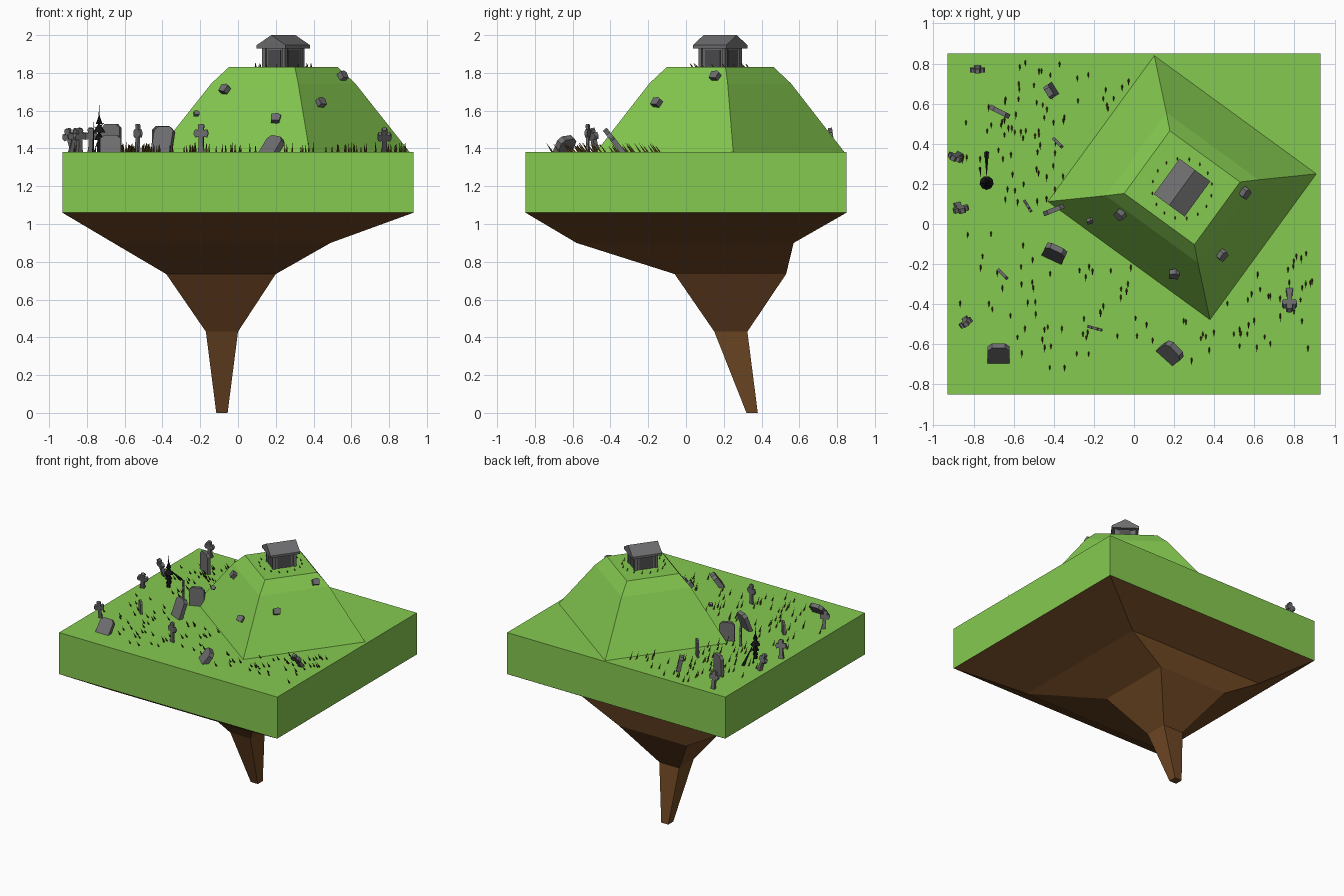
import bpy, bmesh, math, random
from mathutils import Matrix, Vector

if "Cube" in bpy.data.objects:
    bpy.data.objects.remove(bpy.data.objects["Cube"])

random.seed(4)
R = math.radians


def material(name, r, g, b):
    m = bpy.data.materials.new(name)
    m.diffuse_color = (r, g, b, 1)
    m.use_nodes = True
    m.node_tree.nodes["Principled BSDF"].inputs["Base Color"].default_value = m.diffuse_color
    return m


GRASS = material("meadow green", 0.235, 0.59, 0.08)
EARTH = material("earth brown", 0.16, 0.064, 0.018)
STONE = material("stone grey", 0.155, 0.155, 0.16)
DARK = material("dark stone", 0.075, 0.075, 0.08)
BLADE = material("dry grass", 0.10, 0.058, 0.008)
BLACK = material("charred black", 0.008, 0.008, 0.009)


def finish(name, bm, mat, matrix=Matrix()):
    bmesh.ops.recalc_face_normals(bm, faces=bm.faces)
    me = bpy.data.meshes.new(name)
    bm.to_mesh(me)
    bm.free()
    me.materials.append(mat)
    ob = bpy.data.objects.new(name, me)
    ob.matrix_world = matrix
    bpy.context.collection.objects.link(ob)
    return ob


def place(x, y, z, yaw=0, lean=0, roll=0):
    """Yaw about z, lean towards local -y, roll sideways."""
    return (Matrix.Translation((x, y, z)) @ Matrix.Rotation(R(yaw), 4, 'Z')
            @ Matrix.Rotation(R(lean), 4, 'X') @ Matrix.Rotation(R(roll), 4, 'Y'))


def loft(name, rings, mat, matrix=Matrix()):
    """Rectangular rings (x0, x1, y0, y1, z) joined into a closed body."""
    bm = bmesh.new()
    loops = [[bm.verts.new(p) for p in ((a, c, z), (b, c, z), (b, d, z), (a, d, z))]
             for a, b, c, d, z in rings]
    for lo, hi in zip(loops, loops[1:]):
        for i in range(4):
            j = (i + 1) % 4
            bm.faces.new((lo[i], lo[j], hi[j], hi[i]))
    bm.faces.new(loops[0])
    bm.faces.new(loops[-1])
    return finish(name, bm, mat, matrix)


def box(name, x, y, z0, z1, hx, hy, mat, matrix):
    return loft(name, [(x - hx, x + hx, y - hy, y + hy, z) for z in (z0, z1)], mat, matrix)


def prism(name, profile, depth, mat, matrix):
    """Profile in local x/z, extruded along local y."""
    bm = bmesh.new()
    f = bm.faces.new([bm.verts.new((x, -depth / 2, z)) for x, z in profile])
    ext = bmesh.ops.extrude_face_region(bm, geom=[f])["geom"]
    bmesh.ops.translate(bm, vec=(0, depth, 0),
                        verts=[v for v in ext if isinstance(v, bmesh.types.BMVert)])
    return finish(name, bm, mat, matrix)


def cone(bm, base, tip, radius, sides):
    base, tip = Vector(base), Vector(tip)
    d = tip - base
    m = (Matrix.Translation((base + tip) / 2)
         @ d.to_track_quat('Z', 'Y').to_matrix().to_4x4())
    bmesh.ops.create_cone(bm, cap_ends=True, segments=sides, radius1=radius,
                          radius2=0, depth=d.length, matrix=m)


# Floating island: earth root and grass slab
TOP = 1.38
loft("earth_root", [(-0.115, -0.055, 0.32, 0.38, 0), (-0.17, 0.0, 0.15, 0.325, 0.43),
                    (-0.38, 0.20, -0.06, 0.53, 0.735), (-0.66, 0.49, -0.58, 0.57, 0.90),
                    (-0.93, 0.93, -0.85, 0.85, 1.06)], EARTH)
loft("grass_slab", [(-0.93, 0.93, -0.85, 0.85, z) for z in (1.06, TOP)], GRASS)

# Stepped hill, turned on the slab
HILL = place(0.24, 0.181, 0, -36.1)
loft("hill", [(-a, a, -b, b, z) for a, b, z in
              ((0.5, 0.45, TOP - 0.005), (0.5, 0.45, TOP), (0.284, 0.256, 1.745),
               (0.2165, 0.193, 1.83))], GRASS, HILL)

# Crypt on the hilltop
box("crypt_walls", 0, 0, 1.825, 1.935, 0.066, 0.078, STONE, HILL)
for sx in (-1, 1):
    for sy in (-1, 1):
        box("crypt_post", sx * 0.065, sy * 0.077, 1.825, 1.935, 0.01, 0.01, STONE, HILL)
for s in (-1, 1):
    box("crypt_end_panel", 0, s * 0.079, 1.83, 1.92, 0.04, 0.003, DARK, HILL)
    box("crypt_side_panel", s * 0.067, 0, 1.83, 1.92, 0.003, 0.05, DARK, HILL)
prism("crypt_roof", [(-0.095, 1.93), (0.095, 1.93), (0.095, 1.947), (0, 2.0),
                     (-0.095, 1.947)], 0.218, STONE, HILL)


# Gravestones: slabs with clipped shoulders
def slab(x, y, w, h, t, yaw, lean=0, roll=0):
    a, c = w / 2, w * 0.2
    prism("gravestone", [(-a, -0.02), (a, -0.02), (a, h - c), (a - c, h), (c - a, h), (-a, h - c)],
          t, STONE, place(x, y, TOP, yaw, lean, roll))


slab(-0.67, 0.56, 0.11, 0.15, 0.024, -27)
slab(-0.405, 0.67, 0.07, 0.11, 0.03, -58, 12)
slab(-0.38, 0.405, 0.07, 0.13, 0.015, -45)
slab(-0.40, 0.07, 0.11, 0.14, 0.024, 22)
slab(-0.405, -0.165, 0.11, 0.14, 0.03, -25, -20)
slab(-0.655, -0.25, 0.07, 0.09, 0.016, -45)
slab(-0.675, -0.675, 0.11, 0.105, 0.03, 0, -40)
slab(0.165, -0.655, 0.11, 0.095, 0.035, -42, -35, 8)


# Grave crosses with flared feet
def cross(x, y, w, h, t, yaw, lean=0, roll=0):
    a, s = w / 2, w * 0.17
    lo, hi = h * 0.55, h * 0.78
    half = [(s * 1.5, -0.02), (s, h * 0.2), (s, lo), (a * 0.8, lo - 0.004), (a, lo + 0.012),
            (a, hi - 0.012), (a * 0.8, hi + 0.004), (s, hi), (s * 1.3, h - 0.01), (s * 0.8, h)]
    prism("grave_cross", half + [(-p, z) for p, z in reversed(half)], t, STONE,
          place(x, y, TOP, yaw, lean, roll))


cross(-0.78, 0.78, 0.075, 0.13, 0.022, 0, 8)
cross(-0.87, 0.345, 0.075, 0.13, 0.024, -25, 14, -10)
cross(-0.88, 0.095, 0.08, 0.13, 0.024, 12, 16, 8)
cross(-0.84, -0.475, 0.07, 0.13, 0.024, 35, 10, -6)
cross(-0.53, 0.09, 0.07, 0.15, 0.014, -58)
cross(-0.195, -0.52, 0.078, 0.15, 0.014, -15)
cross(0.775, -0.335, 0.075, 0.155, 0.026, 0, 38)

# Rocks on the hillside
for x, y, z, yaw in ((-0.22, 0.015, 1.585, 20), (-0.07, 0.045, 1.715, -45), (0.2, -0.25, 1.56, 0),
                     (0.44, -0.155, 1.645, 50), (0.555, 0.155, 1.785, 55)):
    k = 0.6 if x < -0.2 else 1
    prism("hill_rock", [(-0.026 * k, -0.02 * k), (0.018 * k, -0.024 * k), (0.027 * k, 0.012 * k),
                        (0.01 * k, 0.024 * k), (-0.024 * k, 0.018 * k)], 0.03 * k, STONE,
          place(x, y, z, yaw, -35))

# Dead tree: stacked ragged cones, a leaning snag and a twig
bm = bmesh.new()
tx, ty = -0.735, 0.205
cone(bm, (tx, ty, TOP), (tx, ty, 1.64), 0.014, 6)
for z, r, h in ((1.41, 0.02, 0.05), (1.445, 0.026, 0.05), (1.485, 0.035, 0.05), (1.53, 0.018, 0.05)):
    cone(bm, (tx, ty, z), (tx, ty, z + h), r, 9)
cone(bm, (tx, 0.355, TOP), (tx, 0.23, 1.50), 0.012, 5)
cone(bm, (-0.768, 0.28, TOP), (-0.762, 0.225, 1.57), 0.005, 4)
for i in range(7):
    a = i * 2.4
    z = 1.42 + i * 0.018
    cone(bm, (tx, ty, z), (tx + 0.035 * math.cos(a), ty + 0.035 * math.sin(a), z + 0.03), 0.005, 4)
finish("dead_tree", bm, BLACK)

# Dry grass blades leaning forward, clear of the hill
bm = bmesh.new()
to_hill = HILL.inverted()
patches = ((-0.9, -0.62, 0.3, 0.7, 15), (-0.6, 0.0, 0.45, 0.82, 36), (-0.65, -0.33, 0.12, 0.5, 30),
           (-0.9, -0.5, -0.45, 0.0, 13), (-0.6, 0.0, -0.72, -0.2, 38), (0.0, 0.4, -0.72, -0.45, 12),
           (0.45, 0.91, -0.65, -0.1, 46))
for x0, x1, y0, y1, n in patches:
    for _ in range(n):
        x, y = random.uniform(x0, x1), random.uniform(y0, y1)
        p = to_hill @ Vector((x, y, 0))
        if abs(p.x) < 0.51 and abs(p.y) < 0.46:
            continue
        h = random.uniform(0.035, 0.055)
        cone(bm, (x, y, TOP - 0.003), (x, y - h * 0.7, TOP + h), 0.006, 3)
for i in range(16):
    a = i * math.tau / 16
    p = HILL @ Vector((0.15 * math.cos(a), 0.15 * math.sin(a), 1.828))
    cone(bm, p, p + Vector((0, -0.015, 0.025)), 0.005, 3)
finish("grass_blades", bm, BLADE)
